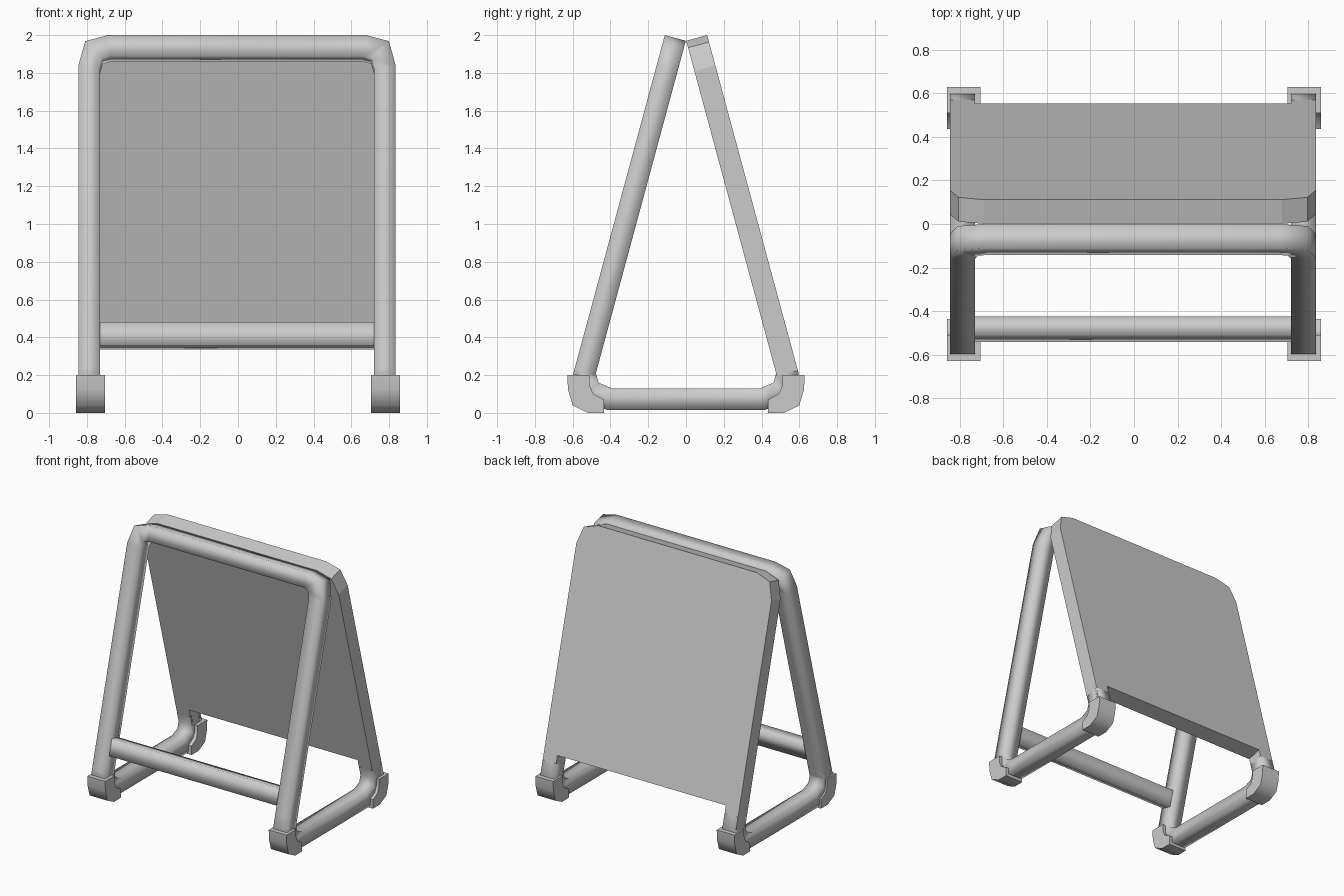
import bpy
import bmesh
from mathutils import Vector

cube = bpy.data.objects.get("Cube")
if cube:
    bpy.data.objects.remove(cube, do_unlink=True)

grey = bpy.data.materials.new("light_grey")
grey.use_nodes = True
grey.diffuse_color = (0.6, 0.6, 0.6, 1)
grey.node_tree.nodes["Principled BSDF"].inputs["Base Color"].default_value = (0.6, 0.6, 0.6, 1)

R = 0.0575            # half thickness of the tubing
S, C = 0.261, 0.965   # sine and cosine of the lean
SHIFT = -0.005        # sideways offset of the frames


def leaning(x, t, side=-1):
    """Point on a leaning frame, t measured down from its top edge."""
    return Vector((x + SHIFT, side * (0.0565 + S * t), 1.985 - C * t))


def finish(name, bm, smooth):
    bmesh.ops.recalc_face_normals(bm, faces=bm.faces)
    mesh = bpy.data.meshes.new(name)
    bm.to_mesh(mesh)
    bm.free()
    mesh.materials.append(grey)
    for p in mesh.polygons:
        p.use_smooth = smooth
    obj = bpy.data.objects.new(name, mesh)
    bpy.context.collection.objects.link(obj)
    return obj


def square_tube(name, path, normal, half_in=R, half_normal=R):
    """Sweep a rectangular section along a planar path with mitred bends."""
    bm = bmesh.new()
    rings = []
    n = Vector(normal).normalized()
    for i, p in enumerate(path):
        a = (p - path[i - 1]).normalized() if i else (path[1] - p).normalized()
        b = (path[i + 1] - p).normalized() if i < len(path) - 1 else a
        mid = (a + b).normalized()
        u = n.cross(mid) * half_in / mid.dot(a)
        w = n * half_normal
        rings.append([bm.verts.new(p + q) for q in (u + w, u - w, -u - w, -u + w)])
    for r, s in zip(rings, rings[1:]):
        for k in range(4):
            j = (k + 1) % 4
            bm.faces.new((r[k], r[j], s[j], s[k]))
    return finish(name, bm, True)


def prism(name, outline, offset):
    """Extrude a planar outline by an offset vector."""
    bm = bmesh.new()
    face = bm.faces.new([bm.verts.new(p) for p in outline])
    ext = bmesh.ops.extrude_face_region(bm, geom=[face])
    verts = [v for v in ext["geom"] if isinstance(v, bmesh.types.BMVert)]
    bmesh.ops.translate(bm, verts=verts, vec=offset)
    return finish(name, bm, False)


# Front frame: one bent tube
half = [(0.7825, 1.84), (0.7825, 0.175), (0.757, 0.08), (0.675, R)]
arch = half + [(-x, t) for x, t in reversed(half)]
front_normal = (0, -C, S)
square_tube("front_frame", [leaning(x, t) for x, t in arch], front_normal)

# Crossbar low between the front legs
square_tube("front_crossbar", [leaning(-0.74, 1.634), leaning(0.74, 1.634)],
            front_normal, 0.064, 0.043)

# Rear panel with rounded top corners and two short legs
half = [(0.725, 1.69), (0.725, 1.84), (0.84, 1.84), (0.84, 0.166), (0.80, 0.038), (0.685, 0)]
shape = half + [(-x, t) for x, t in reversed(half)]
depth = Vector((0, C, S)) * R
prism("rear_panel", [leaning(x, t, 1) - depth for x, t in shape], depth * 2)

# Bottom rails and wrap-around feet
foot = [(0.51, 0.2), (0.628, 0.2), (0.625, 0.125), (0.60, 0.04), (0.52, 0),
        (0.435, 0), (0.435, 0.07), (0.49, 0.10), (0.51, 0.145)]
for label, sx in (("left", 1), ("right", -1)):
    x = sx * 0.7825
    bend = [leaning(x, 1.75), leaning(x, 1.84)]
    bend += [Vector((x + SHIFT, y, z)) for y, z in ((-0.51, 0.118), (-0.405, 0.0725))]
    rail = bend + [Vector((p.x, -p.y, p.z)) for p in reversed(bend)]
    square_tube(label + "_bottom_rail", rail, (1, 0, 0))
    for end, sy in (("front", -1), ("rear", 1)):
        obj = prism(f"{label}_{end}_foot",
                    [Vector((sx * 0.704, sy * y, z)) for y, z in foot],
                    Vector((sx * 0.153, 0, 0)))
        bpy.ops.object.select_all(action="DESELECT")
        obj.select_set(True)
        bpy.context.view_layer.objects.active = obj
        bpy.ops.object.shade_smooth_by_angle(angle=0.9)
